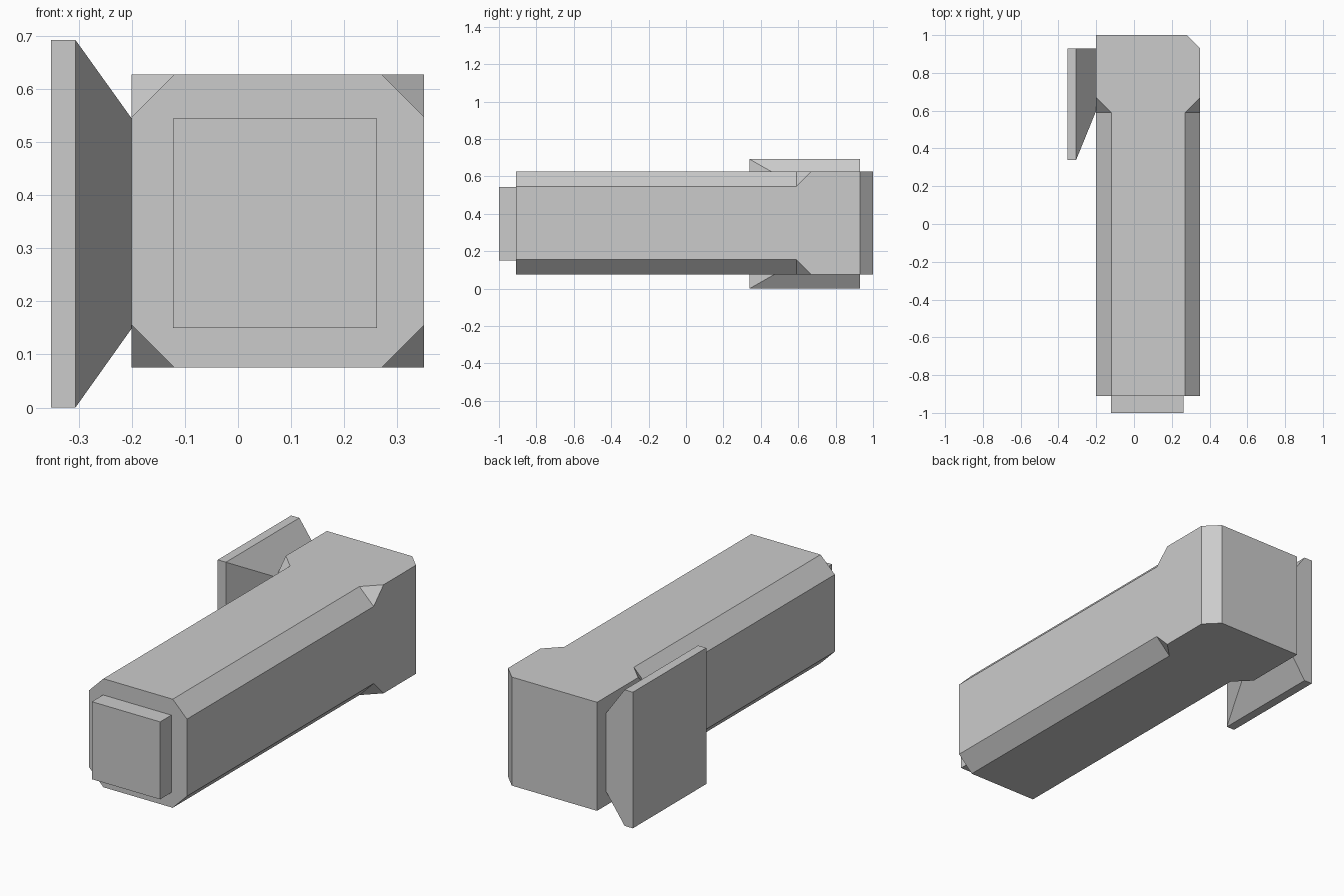
import bpy
import bmesh

cube = bpy.data.objects.get("Cube")
if cube:
    bpy.data.objects.remove(cube, do_unlink=True)

# Single grey finish
grey = bpy.data.materials.new("plain grey")
grey.use_nodes = True
color = (0.6, 0.6, 0.6, 1)
grey.diffuse_color = color
grey.node_tree.nodes["Principled BSDF"].inputs["Base Color"].default_value = color


def loft(name, rings):
    """Skin a list of closed rings, cap both ends and clean up."""
    bm = bmesh.new()
    loops = [[bm.verts.new(p) for p in ring] for ring in rings]
    for a, b in zip(loops, loops[1:]):
        for i in range(len(a)):
            j = (i + 1) % len(a)
            bm.faces.new((a[i], a[j], b[j], b[i]))
    bm.faces.new(loops[0])
    bm.faces.new(loops[-1])
    bmesh.ops.remove_doubles(bm, verts=bm.verts, dist=0.0005)
    bmesh.ops.dissolve_limit(bm, angle_limit=0.01, verts=bm.verts, edges=bm.edges)
    bmesh.ops.recalc_face_normals(bm, faces=bm.faces)
    mesh = bpy.data.meshes.new(name)
    bm.to_mesh(mesh)
    bm.free()
    mesh.materials.append(grey)
    obj = bpy.data.objects.new(name, mesh)
    bpy.context.collection.objects.link(obj)
    return obj


LEFT, RIGHT, LOW, HIGH = -0.2, 0.35, 0.075, 0.627
CUT = 0.08


def section(y, c):
    """Body cross-section with corners cut by c (c = 0 gives a rectangle)."""
    return [(LEFT + c, y, LOW), (RIGHT - c, y, LOW),
            (RIGHT, y, LOW + c), (RIGHT, y, HIGH - c),
            (RIGHT - c, y, HIGH), (LEFT + c, y, HIGH),
            (LEFT, y, HIGH - c), (LEFT, y, LOW + c)]


def rect_x(x, y0, y1, z0, z1):
    return [(x, y0, z0), (x, y1, z0), (x, y1, z1), (x, y0, z1)]


def rect_y(y, x0, x1, z0, z1):
    return [(x0, y, z0), (x1, y, z0), (x1, y, z1), (x0, y, z1)]


# Long body: chamfered shaft, square rear block, one bevelled rear upright
shoulder = [(x, 0.93 if x > 0 else 1.0, z) for x, y, z in section(0, 0)]
rear = [(min(x, 0.28), 1.0, z) for x, y, z in section(0, 0)]
loft("main_body", [section(-0.91, CUT), section(0.59, CUT),
                   section(0.67, 0), shoulder, rear])

# Front stub
loft("front_stub", [rect_y(y, -0.122, 0.262, 0.15, 0.544) for y in (-1.0, -0.91)])

# Side mount: flat plate tapering inwards to the body
loft("side_mount", [rect_x(-0.352, 0.34, 0.93, 0, 0.692),
                    rect_x(-0.306, 0.34, 0.93, 0, 0.692),
                    rect_x(LEFT, 0.6, 0.93, 0.149, 0.544)])
